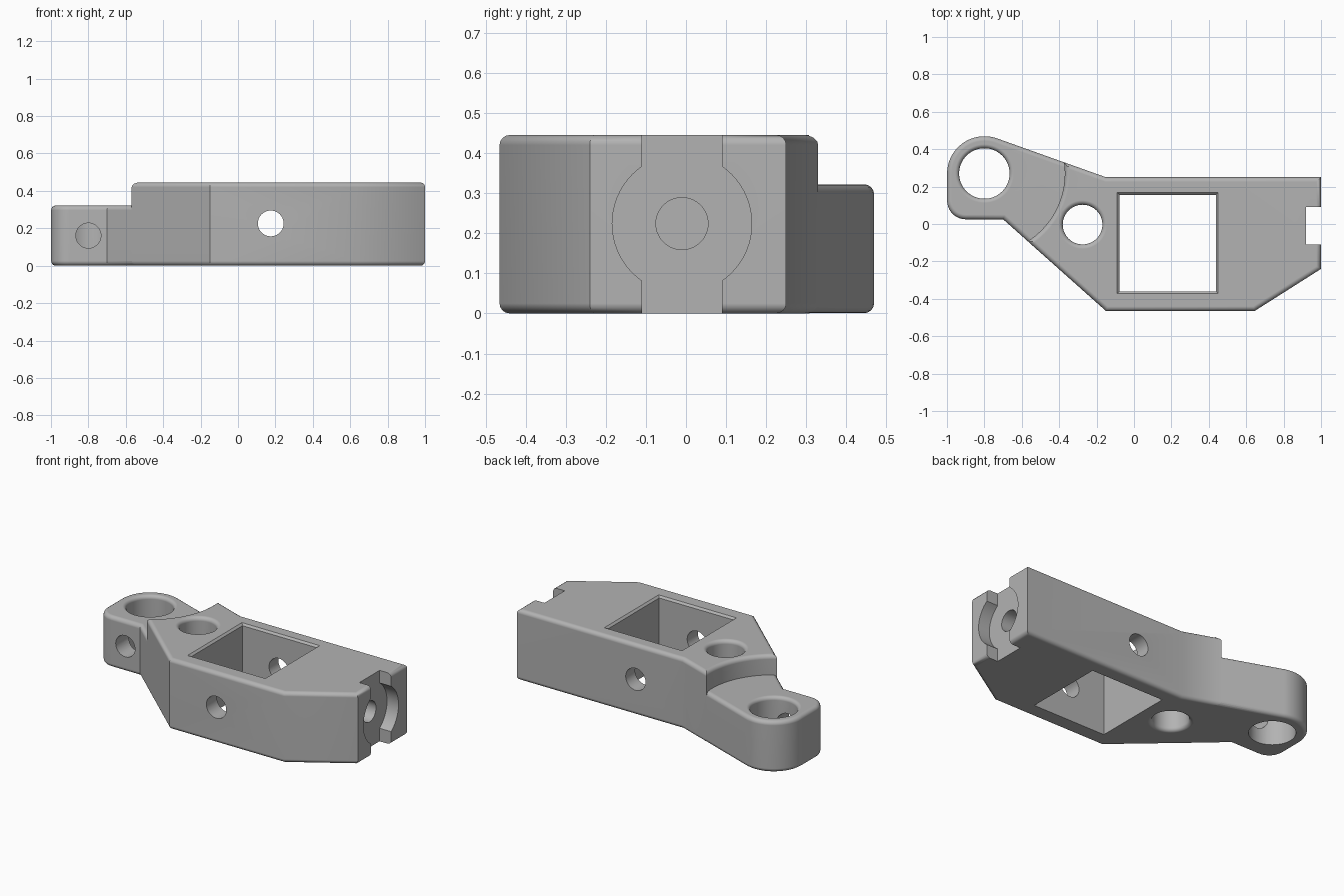
import bpy, bmesh
from math import cos, sin, radians, pi
from mathutils import Matrix, Vector

if "Cube" in bpy.data.objects:
    bpy.data.objects.remove(bpy.data.objects["Cube"])

HEIGHT, LOBE_TOP, FILLET = 0.445, 0.322, 0.025
EYE = Vector((-0.8, 0.27))          # centre of the rounded lobe

grey = bpy.data.materials.new("plain_grey")
grey.use_nodes = True
grey.diffuse_color = (0.45, 0.45, 0.45, 1)
grey.node_tree.nodes["Principled BSDF"].inputs["Base Color"].default_value = grey.diffuse_color


def add_object(name, bm):
    bmesh.ops.recalc_face_normals(bm, faces=bm.faces[:])
    mesh = bpy.data.meshes.new(name)
    bm.to_mesh(mesh)
    bm.free()
    mesh.materials.append(grey)
    obj = bpy.data.objects.new(name, mesh)
    bpy.context.collection.objects.link(obj)
    return obj


def arc(center, radius, start, end, steps):
    angles = [radians(start + (end - start) * i / steps) for i in range(steps + 1)]
    return [(center[0] + radius * cos(a), center[1] + radius * sin(a)) for a in angles]


def prism(name, outline, bottom, top):
    """Extruded outline with rounded top and bottom rims."""
    bm = bmesh.new()
    base = bm.faces.new([bm.verts.new((x, y, bottom)) for x, y in outline])
    up = bmesh.ops.extrude_face_region(bm, geom=[base], use_keep_orig=True)["geom"]
    for v in up:
        if isinstance(v, bmesh.types.BMVert):
            v.co.z = top
    bmesh.ops.recalc_face_normals(bm, faces=bm.faces[:])
    rims = [e for e in bm.edges if abs(e.verts[0].co.z - e.verts[1].co.z) < 1e-5]
    bmesh.ops.bevel(bm, geom=rims, offset=FILLET, segments=4, profile=0.5,
                    affect='EDGES', clamp_overlap=False)
    return add_object(name, bm)


def lathe(name, profile, origin, axis='Z', sides=64, phase=0.0):
    """Closed cutter from (radius, distance) pairs along an axis."""
    bm = bmesh.new()
    rings = [[bm.verts.new((r * cos(phase + 2 * pi * i / sides),
                            r * sin(phase + 2 * pi * i / sides), d))
              for i in range(sides)] for r, d in profile]
    for a, b in zip(rings, rings[1:]):
        for i in range(sides):
            j = (i + 1) % sides
            bm.faces.new((a[i], a[j], b[j], b[i]))
    bm.faces.new(rings[0][::-1])
    bm.faces.new(rings[-1])
    turn = {'Z': Matrix(), 'X': Matrix.Rotation(pi / 2, 4, 'Y'),
            'Y': Matrix.Rotation(-pi / 2, 4, 'X')}[axis]
    bm.transform(Matrix.Translation(origin) @ turn)
    return add_object(name, bm)


def box(name, low, high):
    bm = bmesh.new()
    bmesh.ops.create_cube(bm, size=1)
    low, high = Vector(low), Vector(high)
    bm.transform(Matrix.Translation((low + high) / 2) @ Matrix.Diagonal((*(high - low), 1)))
    return add_object(name, bm)


def combine(target, tool, operation='DIFFERENCE'):
    mod = target.modifiers.new("join", 'BOOLEAN')
    mod.object, mod.operation, mod.solver = tool, operation, 'EXACT'
    bpy.context.view_layer.objects.active = target
    bpy.ops.object.modifier_apply(modifier=mod.name)
    bpy.data.objects.remove(tool)


def rounded_mouth(radius, rim, top):
    """Profile for a hole whose upper edge is rounded."""
    curve = [(radius + rim * (1 - cos(a)), top - rim + rim * sin(a))
             for a in (radians(22.5 * i) for i in range(5))]
    return curve + [(radius + rim, top + 0.05)]


# Main block, with a round bite facing the lobe
main = ([(-0.15, -0.465), (0.645, -0.465), (1, -0.24), (1, 0.25), (-0.15, 0.25)]
        + arc(EYE, 0.43, 8.0, -57.4, 20))
body = prism("bracket_body", main, 0, HEIGHT)

# Lower rounded lobe, running into the block
lobe = (arc(EYE, 0.2, 70.3, 180, 20) + arc((-0.9, 0.125), 0.1, 180, 270, 10)
        + [(-0.7, 0.025), (-0.3, -0.331), (-0.3, 0.304)])
mid = Vector((-0.6, 0.1))
lobe = [mid + (Vector(p) - mid) * 0.998 for p in lobe]
combine(body, prism("lobe", lobe, 0.0004, LOBE_TOP), 'UNION')

# Upright holes with rounded mouths
combine(body, lathe("eye_hole", [(0.135, -0.1)] + rounded_mouth(0.135, 0.022, LOBE_TOP),
                    (*EYE, 0)))
small = rounded_mouth(0.106, 0.024, HEIGHT)
small = [(r, HEIGHT - d) for r, d in small[::-1]] + small
combine(body, lathe("small_hole", small, (-0.275, -0.003, 0)))

# Square window with a narrow chamfer on top
window = [(r * 2 ** 0.5, z) for r, z in
          ((0.258, -0.1), (0.258, HEIGHT - 0.012), (0.27, HEIGHT), (0.27, HEIGHT + 0.1))]
combine(body, lathe("window", window, (0.18, -0.102, 0), sides=4, phase=pi / 4))

# Slot and round seat in the left end
combine(body, box("slot", (0.92, -0.11, -0.1), (1.1, 0.09, 0.6)))
combine(body, lathe("seat", [(0.174, 0.92), (0.174, 1.1)], (0, -0.01, 0.224), 'X'))

# Cross holes
combine(body, lathe("end_hole", [(0.065, 0.3), (0.065, 1.1)], (0, -0.01, 0.224), 'X', 40))
combine(body, lathe("side_hole", [(0.069, -0.7), (0.069, 0.5)], (0.175, 0, 0.226), 'Y', 40))
combine(body, lathe("lobe_hole", [(0.067, -0.2), (0.067, 0.27)], (EYE.x, 0, 0.161), 'Y', 40))

# Smooth fillets, flat faces
bpy.ops.object.select_all(action='DESELECT')
body.select_set(True)
bpy.context.view_layer.objects.active = body
bpy.ops.object.shade_smooth_by_angle(angle=radians(32))
normals = body.modifiers.new("flat_faces", 'WEIGHTED_NORMAL')
normals.keep_sharp = True
